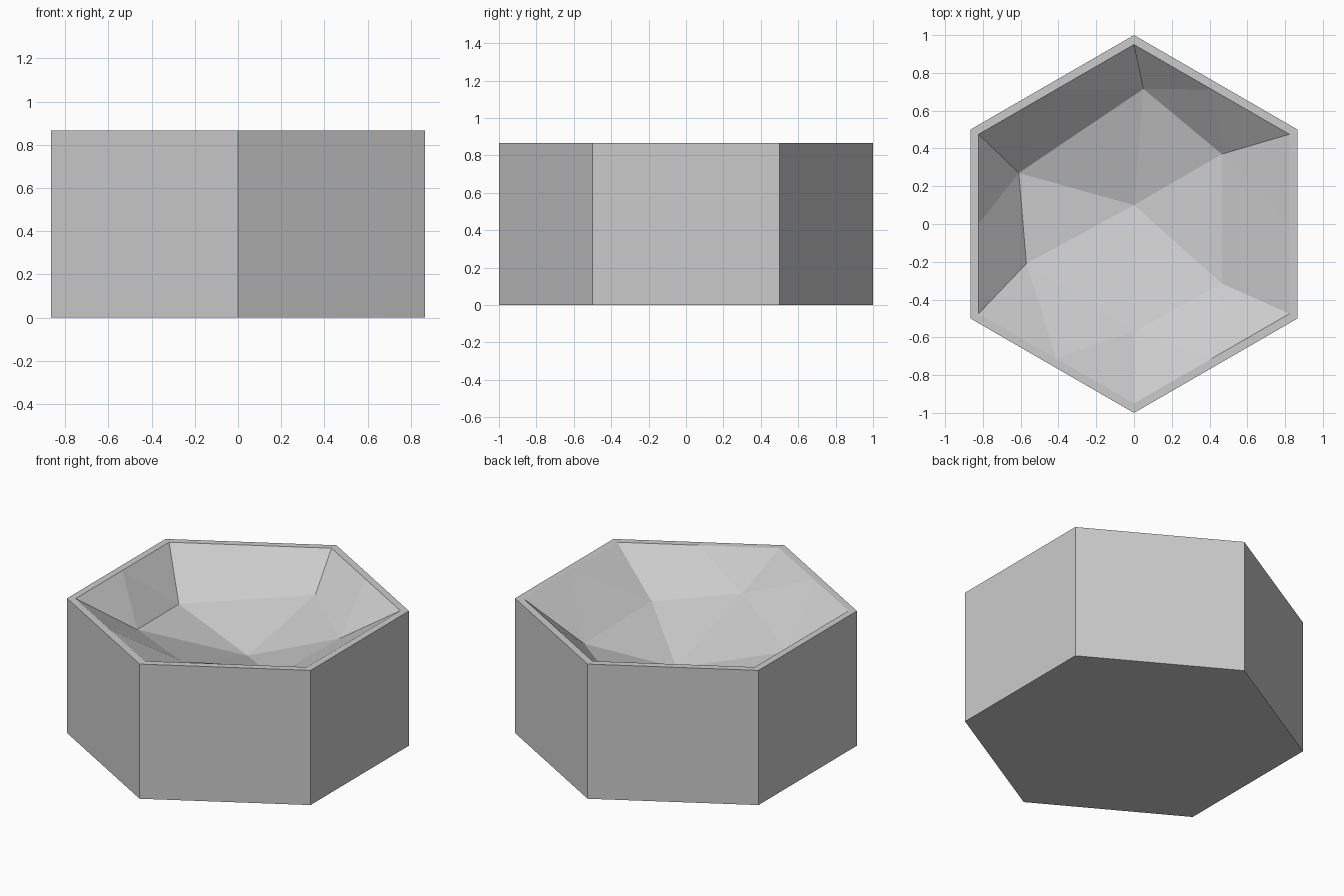
import bpy, bmesh
from math import cos, sin, pi

# Remove the default cube
cube = bpy.data.objects.get("Cube")
if cube:
    bpy.data.objects.remove(cube, do_unlink=True)

HEIGHT = 0.866
RIM = 0.95

# Material
grey = bpy.data.materials.new("light grey")
grey.use_nodes = True
colour = (0.6, 0.6, 0.6, 1)
grey.diffuse_color = colour
grey.node_tree.nodes["Principled BSDF"].inputs["Base Color"].default_value = colour


def hexagon(bm, radius, z):
    """Six corners, counter-clockwise from the back corner."""
    angles = [pi / 2 + i * pi / 3 for i in range(6)]
    return [bm.verts.new((radius * cos(a), radius * sin(a), z)) for a in angles]


bm = bmesh.new()

# Outer shell: base, side walls
base = hexagon(bm, 1, 0)
top = hexagon(bm, 1, HEIGHT)
lip = hexagon(bm, RIM, HEIGHT)
bm.faces.new(base[::-1])

# Uneven sunken surface: a middle point, one point on each spoke, rim midpoints
centre = bm.verts.new((0, 0.1, 0.50))
spokes = [bm.verts.new(p) for p in (
    (0.05, 0.715, 0.67), (-0.61, 0.27, 0.603), (-0.57, -0.21, 0.634),
    (0, -0.57, 0.72), (0.465, -0.315, 0.643), (0.465, 0.37, 0.632))]

for i in range(6):
    j = (i + 1) % 6
    mid = bm.verts.new((lip[i].co + lip[j].co) / 2)
    bm.faces.new((base[i], base[j], top[j], top[i]))          # side wall
    bm.faces.new((top[i], top[j], lip[j], mid, lip[i]))       # flat rim
    bm.faces.new((lip[i], mid, spokes[i]))                    # sloping bank
    bm.faces.new((mid, lip[j], spokes[j]))
    bm.faces.new((mid, spokes[j], spokes[i]))
    bm.faces.new((centre, spokes[i], spokes[j]))              # hollow floor

bmesh.ops.recalc_face_normals(bm, faces=bm.faces)
mesh = bpy.data.meshes.new("hexagonal_basin")
bm.to_mesh(mesh)
bm.free()
mesh.materials.append(grey)
basin = bpy.data.objects.new("hexagonal_basin", mesh)
bpy.context.collection.objects.link(basin)
